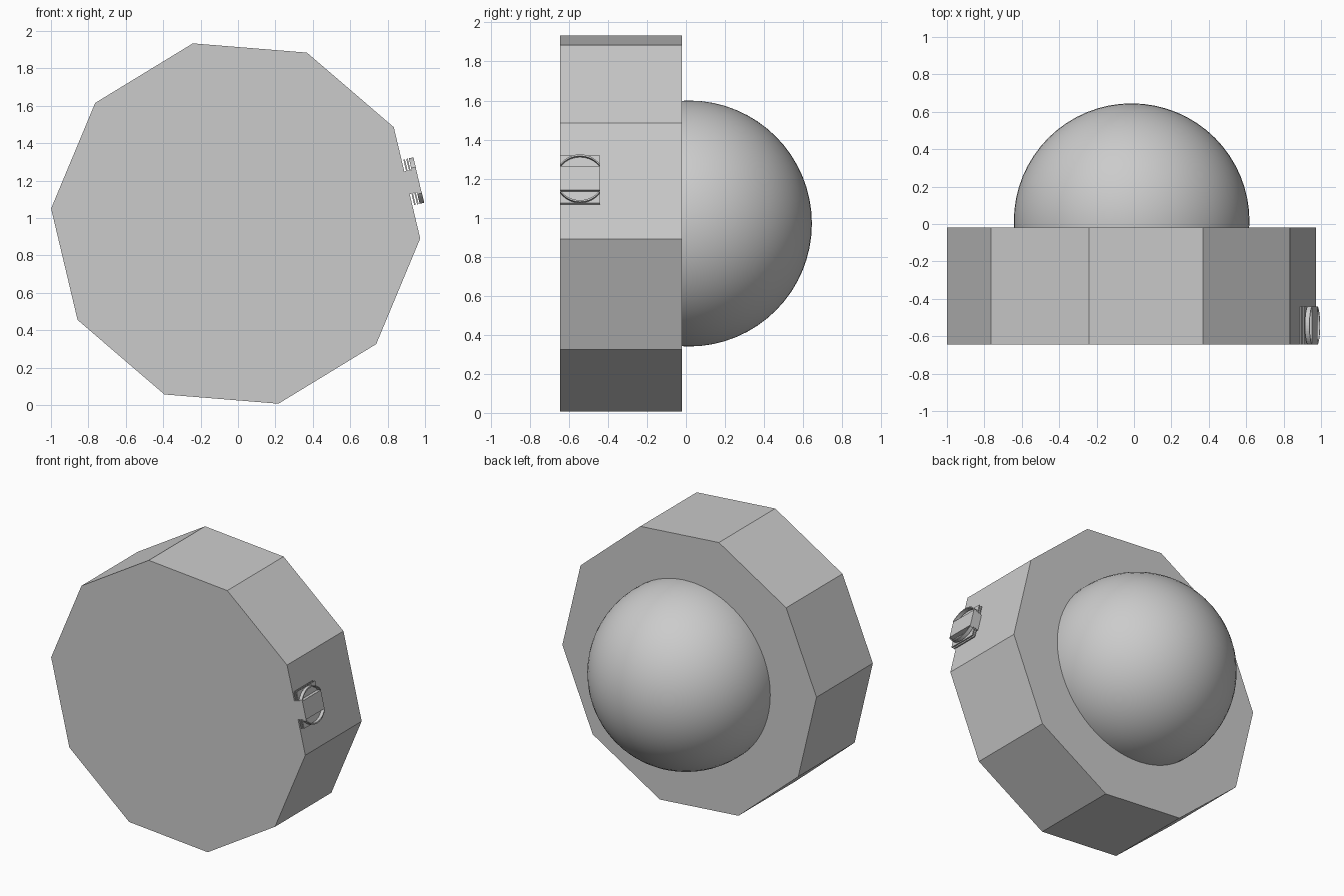
import bpy, bmesh, math
from mathutils import Matrix, Vector

cube = bpy.data.objects.get("Cube")
if cube:
    bpy.data.objects.remove(cube, do_unlink=True)

CX, CZ, RADIUS, SIDES = -0.0125, 0.97, 0.99, 10
FRONT, BACK = -0.645, -0.02
START = math.radians(-4.63)
HALF_SIDE = math.pi / SIDES

grey = bpy.data.materials.new("plain_grey")
grey.use_nodes = True
colour = (0.6, 0.6, 0.6, 1)
grey.diffuse_color = colour
grey.node_tree.nodes["Principled BSDF"].inputs["Base Color"].default_value = colour


def finish(name, bm, matrix=None):
    bmesh.ops.recalc_face_normals(bm, faces=bm.faces)
    mesh = bpy.data.meshes.new(name)
    bm.to_mesh(mesh)
    bm.free()
    mesh.materials.append(grey)
    obj = bpy.data.objects.new(name, mesh)
    if matrix:
        obj.matrix_world = matrix
    bpy.context.collection.objects.link(obj)
    return obj


def prism(name, outline, axis, matrix=None):
    """Extrude a closed outline along an axis vector."""
    bm = bmesh.new()
    face = bm.faces.new([bm.verts.new(p) for p in outline])
    new = bmesh.ops.extrude_face_region(bm, geom=[face])["geom"]
    verts = [v for v in new if isinstance(v, bmesh.types.BMVert)]
    bmesh.ops.translate(bm, vec=axis, verts=verts)
    return finish(name, bm, matrix)


# Ten-sided body
corners = [START + 2 * HALF_SIDE * i for i in range(SIDES)]
prism("body", [(CX + RADIUS * math.cos(a), FRONT, CZ + RADIUS * math.sin(a))
               for a in corners], Vector((0, BACK - FRONT, 0)))

# Smooth ball set into the back
bm = bmesh.new()
bmesh.ops.create_uvsphere(bm, u_segments=64, v_segments=32, radius=0.63)
for f in bm.faces:
    f.smooth = True
finish("back_ball", bm, Matrix.Translation((CX, 0.015, CZ)))

# Small clip on one side face: local x points out, z runs up the face
HALF_W, HALF_H, MID = 0.1025, 0.125, 0.0625
tilt = START + HALF_SIDE
apothem = RADIUS * math.cos(HALF_SIDE)
clip = (Matrix.Translation((CX, 0, CZ)) @ Matrix.Rotation(-tilt, 4, 'Y')
        @ Matrix.Translation((apothem, FRONT + HALF_W, 0)))


def plate(name, low, high, half_h):
    outline = [(low, y * HALF_W, z * half_h)
               for y, z in ((-1, -1), (1, -1), (1, 1), (-1, 1))]
    prism(name, outline, Vector((high - low, 0, 0)), clip)


plate("clip_block", -0.01, 0.064, MID)
plate("clip_lower_plate", 0.01, 0.018, HALF_H)
plate("clip_upper_plate", 0.026, 0.034, HALF_H)

# Curved rims above and below the block
reach = math.asin(HALF_W / HALF_H)
steps = [reach * (i / 8 - 1) for i in range(17)]
for name, sign in (("clip_top_rim", 1), ("clip_bottom_rim", -1)):
    outer = [(0.04, HALF_H * math.sin(a), sign * HALF_H * math.cos(a)) for a in steps]
    inner = [(0.04, y, z - sign * 0.009) for _, y, z in reversed(outer)]
    prism(name, outer + inner, Vector((0.025, 0, 0)), clip)
